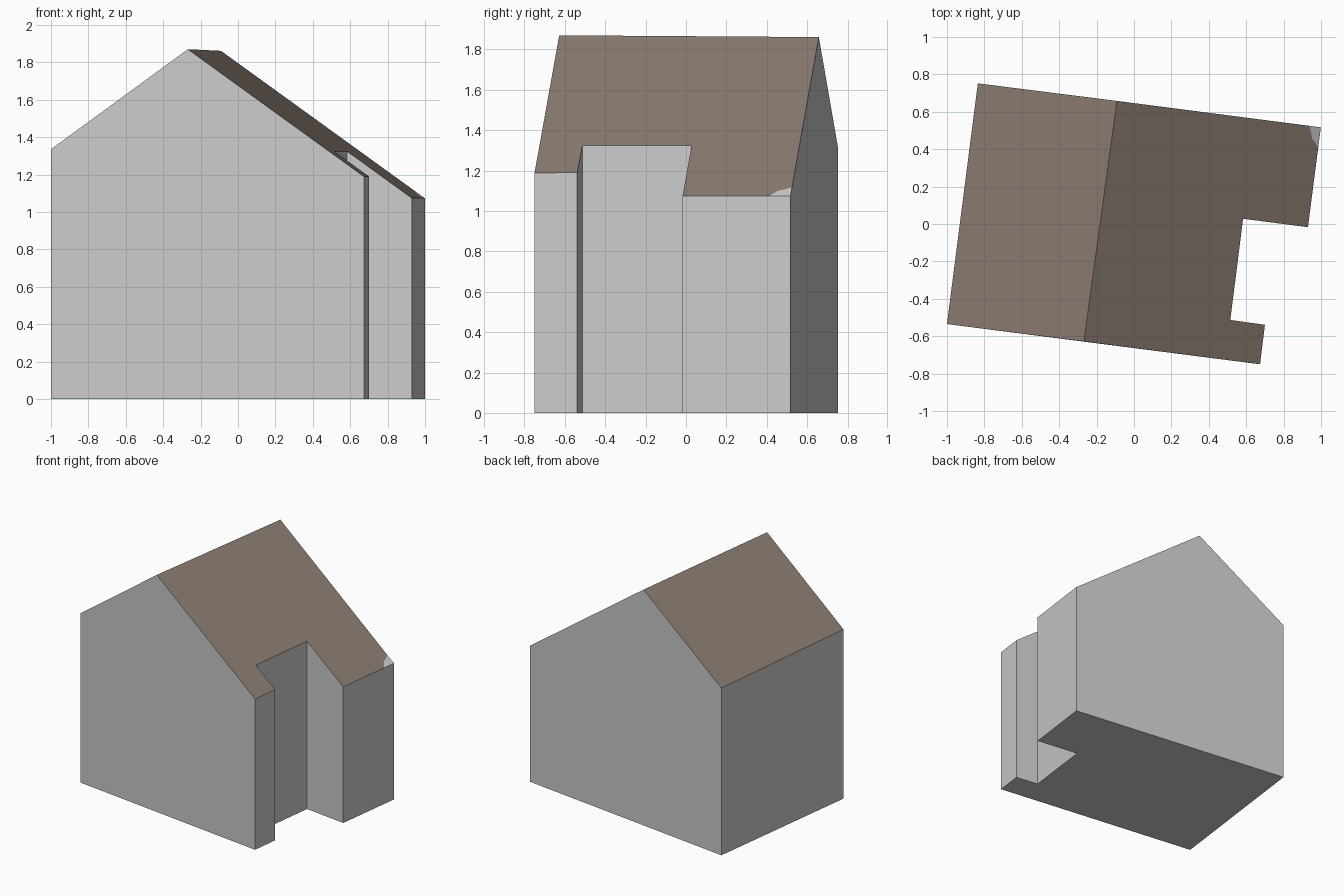
import bpy, bmesh
from mathutils import Vector

if "Cube" in bpy.data.objects:
    bpy.data.objects.remove(bpy.data.objects["Cube"])


def material(name, rgb):
    m = bpy.data.materials.new(name)
    m.diffuse_color = (*rgb, 1)
    m.use_nodes = True
    m.node_tree.nodes["Principled BSDF"].inputs["Base Color"].default_value = m.diffuse_color
    return m


wall_grey = material("wall_grey", (0.6, 0.6, 0.6))
roof_brown = material("roof_brown", (0.26, 0.205, 0.17))

# Plan points: ridge ends, left eave, and the notched right side
ridge_front, ridge_back = (-0.268, -0.628), (-0.091, 0.658)
left_front, left_back = (-1.0, -0.535), (-0.835, 0.752)
back_corner = (0.999, 0.517)
notch = [(0.93, -0.017), (0.583, 0.028), (0.515, -0.513), (0.70, -0.539), (0.674, -0.75)]
# Ragged edge of the bare grey patch, from the eave up to the back edge
patch_edge = [(0.985, 0.41), (0.968, 0.435), (0.953, 0.455), (0.947, 0.49), (0.937, 0.525)]
left_height = {left_front: 1.335, left_back: 1.319}


def top(p):
    """Point on the roof above plan point p."""
    if p in left_height:
        return Vector((*p, left_height[p]))
    across = (p[0] - ridge_front[0]) * 0.9919 - (p[1] - ridge_front[1]) * 0.127
    return Vector((*p, 1.87 - 0.717 * across))


def build(name, faces, mats):
    """Mesh from (points, material index) polygons, welded together."""
    bm = bmesh.new()
    for pts, index in faces:
        f = bm.faces.new([bm.verts.new(p) for p in pts])
        f.material_index = index
    bmesh.ops.remove_doubles(bm, verts=bm.verts, dist=0.0005)
    mesh = bpy.data.meshes.new(name)
    bm.to_mesh(mesh)
    bm.free()
    for m in mats:
        mesh.materials.append(m)
    ob = bpy.data.objects.new(name, mesh)
    bpy.context.collection.objects.link(ob)


def ground(p):
    return Vector((*p, 0))


# Walls follow the outline counter-clockwise; gable walls are five-sided
outline = [left_front] + [notch[4], notch[3], notch[2], notch[1], notch[0]] + [back_corner, left_back]
walls = []
for i, a in enumerate(outline):
    b = outline[(i + 1) % len(outline)]
    peak = []
    if a == left_front:
        peak = [top(ridge_front)]
    elif b == left_back:
        peak = [top(ridge_back)]
    walls.append(([ground(a), ground(b), top(b)] + peak + [top(a)], 0))
walls.append(([ground(p) for p in reversed(outline)], 0))
build("walls", walls, [wall_grey])

# Two roof slopes, with the patch cut into the back right corner
left_slope = [left_front, ridge_front, ridge_back, left_back]
right_slope = [ridge_front] + notch[::-1] + patch_edge + [ridge_back]
patch = [back_corner] + patch_edge[::-1]
build("roof", [([top(p) for p in left_slope], 0),
               ([top(p) for p in right_slope], 0),
               ([top(p) for p in patch], 1)], [roof_brown, wall_grey])
